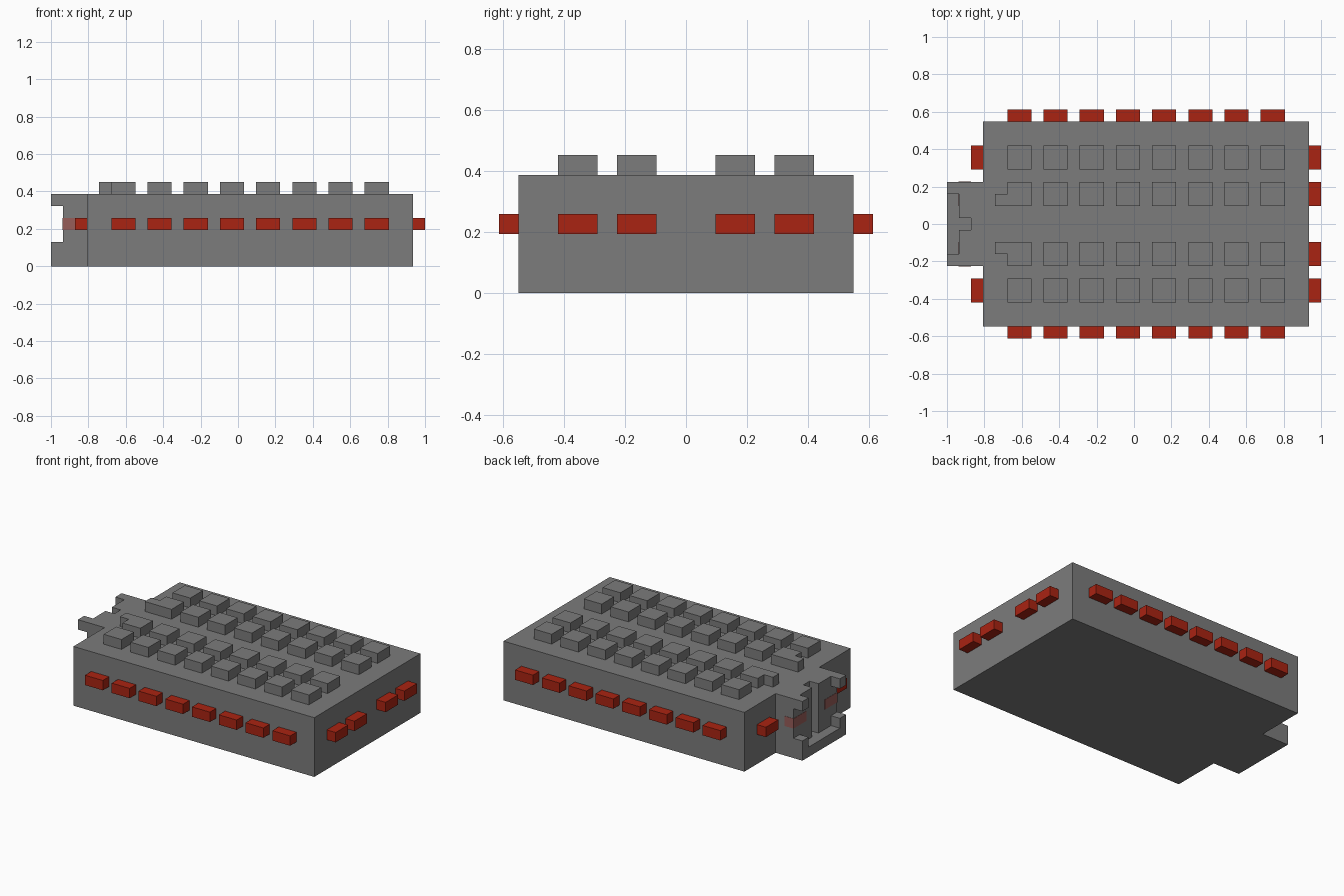
import bpy
import bmesh

U = 2 / 31          # one block unit; all parts sit on this grid
if "Cube" in bpy.data.objects:
    bpy.data.objects.remove(bpy.data.objects["Cube"])


def material(name, rgb):
    m = bpy.data.materials.new(name)
    m.use_nodes = True
    color = (*rgb, 1)
    m.diffuse_color = color
    m.node_tree.nodes["Principled BSDF"].inputs["Base Color"].default_value = color
    return m


grey = material("stone grey", (0.2, 0.2, 0.2))
red = material("deep red", (0.40, 0.017, 0.006))
dusky = material("dusky red", (0.31, 0.11, 0.10))


def prism(name, outline, z0, z1, mat):
    """Extrude an x/y outline in block units; x counts from the snout tip."""
    bm = bmesh.new()
    verts = [bm.verts.new(((x - 15.5) * U, y * U, z0 * U)) for x, y in outline]
    base = bm.faces.new(verts)
    top = bmesh.ops.extrude_face_region(bm, geom=[base])["geom"]
    moved = [g for g in top if isinstance(g, bmesh.types.BMVert)]
    bmesh.ops.translate(bm, verts=moved, vec=(0, 0, (z1 - z0) * U))
    bmesh.ops.recalc_face_normals(bm, faces=bm.faces)
    mesh = bpy.data.meshes.new(name)
    bm.to_mesh(mesh)
    bm.free()
    mesh.materials.append(mat)
    obj = bpy.data.objects.new(name, mesh)
    bpy.context.scene.collection.objects.link(obj)
    return obj


def box(name, x0, x1, y0, y1, z0, z1, mat):
    return prism(name, [(x0, y0), (x1, y0), (x1, y1), (x0, y1)], z0, z1, mat)


# Body slab with the head projecting from its right end
half = [(30, 8.5), (3, 8.5), (3, 3.5), (0, 3.5)]
body = prism("body", half + [(x, -y) for x, y in reversed(half)], 0, 6, grey)

# Mouth gap, space between the fangs, and the snout slot
cutters = [
    box("mouth_cutter", -1, 1, -5, 5, 2, 5, grey),
    box("jaw_cutter", -1, 1, -2.5, 2.5, 1, 7, grey),
    box("slot_cutter", 0.5, 2, -0.5, 0.5, 1, 7, grey),
]
for c in cutters:
    c.hide_render = True
    mod = body.modifiers.new(c.name, "BOOLEAN")
    mod.operation = "DIFFERENCE"
    mod.solver = "EXACT"
    mod.object = c
bpy.context.view_layer.update()
evaluated = body.evaluated_get(bpy.context.evaluated_depsgraph_get())
cut_mesh = bpy.data.meshes.new_from_object(evaluated)
body.modifiers.clear()
body.data = cut_mesh
for c in cutters:
    bpy.data.objects.remove(c)

rows = [(1.5, 3.5), (4.5, 6.5)]
for s, side in ((1, "back"), (-1, "front")):
    for i in range(8):
        x = 5 + 3 * i
        # Studs on the top; the first inner one carries a small spur
        for r, (a, b) in enumerate(rows):
            outline = [(x, a), (x + 2, a), (x + 2, b), (x, b)]
            if i == 0 and r == 0:
                outline += [(x, a + 1), (x - 1, a + 1), (x - 1, a)]
            prism(f"{side}_stud_{r}_{i}", [(px, s * py) for px, py in outline], 6, 7, grey)
        # Red blocks along the long sides
        box(f"{side}_side_block_{i}", x, x + 2, s * 8.3, s * 9.5, 3, 4, red)
    # Red blocks on both ends
    for r, (a, b) in enumerate(rows):
        box(f"{side}_left_end_block_{r}", 29.8, 31, s * a, s * b, 3, 4, red)
    a, b = rows[1]
    box(f"{side}_right_end_block", 2, 3.2, s * a, s * b, 3, 4, red)
    # Eyes lie almost flush in the head corners
    box(f"{side}_eye", 0.97, 2, s * 1.5, s * 3.53, 3, 4, dusky)
